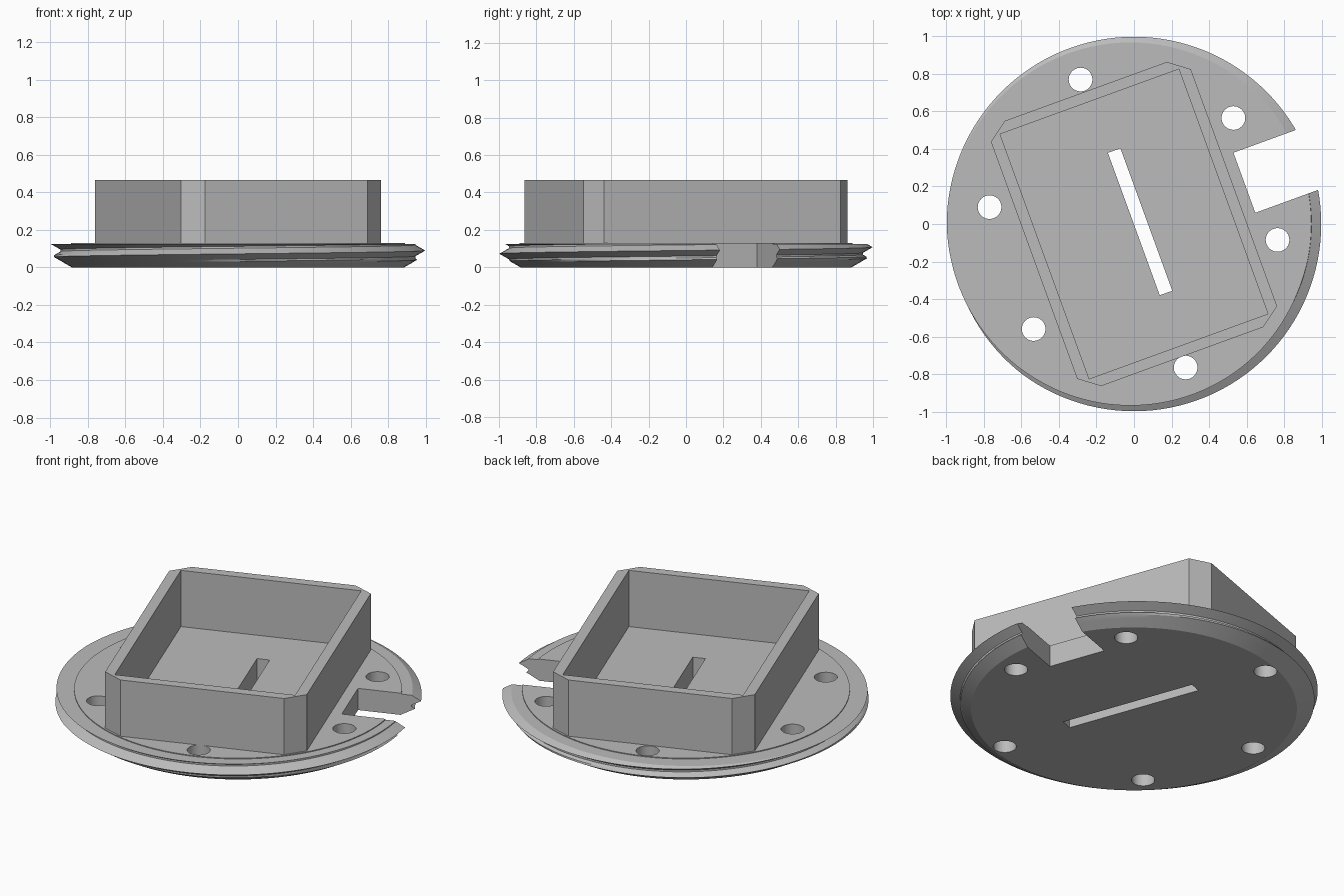
import bpy, bmesh, math
from mathutils import Matrix, Vector

old = bpy.data.objects.get("Cube")
if old:
    bpy.data.objects.remove(old, do_unlink=True)

TURN = Matrix.Rotation(math.radians(20), 4, 'Z')
PITCH, RIM_TOP, PLATE_TOP, BOX_TOP = 0.07, 0.125, 0.13, 0.467

grey = bpy.data.materials.new("plain grey")
grey.use_nodes = True
grey.diffuse_color = (0.5, 0.5, 0.5, 1)
grey.node_tree.nodes["Principled BSDF"].inputs["Base Color"].default_value = (0.5, 0.5, 0.5, 1)


def finish(bm, name):
    bmesh.ops.recalc_face_normals(bm, faces=bm.faces[:])
    mesh = bpy.data.meshes.new(name)
    bm.to_mesh(mesh)
    bm.free()
    mesh.materials.append(grey)
    obj = bpy.data.objects.new(name, mesh)
    bpy.context.collection.objects.link(obj)
    return obj


def prism(bm, outline, z0, z1):
    """Upright prism over an outline, turned with the box."""
    low = [bm.verts.new(TURN @ Vector((x, y, z0))) for x, y in outline]
    high = [bm.verts.new(TURN @ Vector((x, y, z1))) for x, y in outline]
    bm.faces.new(low[::-1])
    bm.faces.new(high)
    n = len(outline)
    for i in range(n):
        j = (i + 1) % n
        bm.faces.new((low[i], low[j], high[j], high[i]))


def rect(x0, x1, y0, y1):
    return [(x0, y0), (x1, y0), (x1, y1), (x0, y1)]


def subtract(obj, cutter):
    mod = obj.modifiers.new("cut", 'BOOLEAN')
    mod.operation, mod.solver, mod.object = 'DIFFERENCE', 'EXACT', cutter
    bpy.ops.object.select_all(action='DESELECT')
    bpy.context.view_layer.objects.active = obj
    obj.select_set(True)
    bpy.ops.object.modifier_apply(modifier=mod.name)
    bpy.data.objects.remove(cutter, do_unlink=True)


# Threaded disc: columns of points whose rows climb along the helix
def thread_radius(z, crest):
    d = abs((z - crest + PITCH / 2) % PITCH - PITCH / 2)
    return min(max(0.945, 0.998 - 1.73 * d), 0.885 + 1.73 * z)


bm = bmesh.new()
columns, SEGMENTS = [], 128
for i in range(SEGMENTS + 1):
    a = math.tau * i / SEGMENTS
    crest = 0.02 + PITCH * i / SEGMENTS
    column = [(0, 0)]
    for k in range(-21, 22):
        z = min(max(crest + k * PITCH / 7, 0), RIM_TOP)
        column.append((thread_radius(z, crest), z))
    column += [(0.89, RIM_TOP), (0.89, PLATE_TOP), (0, PLATE_TOP)]
    columns.append([bm.verts.new((r * math.cos(a), r * math.sin(a), z)) for r, z in column])
for c, d in zip(columns, columns[1:]):
    for k in range(len(c) - 1):
        bm.faces.new((c[k], d[k], d[k + 1], c[k + 1]))
bmesh.ops.remove_doubles(bm, verts=bm.verts[:], dist=0.00002)
disc = finish(bm, "threaded_disc")

# Screw holes, centre slot and edge notch
bm = bmesh.new()
for x, y in [(-0.285, 0.77), (0.53, 0.565), (0.765, -0.085),
             (0.275, -0.765), (-0.535, -0.56), (-0.77, 0.09)]:
    bmesh.ops.create_cone(bm, cap_ends=True, segments=40, radius1=0.063, radius2=0.063,
                          depth=1, matrix=Matrix.Translation((x, y, 0)))
prism(bm, rect(-0.001, 0.07, -0.404, 0.404), -0.5, 0.5)
prism(bm, rect(0.628, 1.3, -0.165, 0.176), -0.5, 0.5)
subtract(disc, finish(bm, "disc_cutter"))

# Open box wall with chamfered outer corners
W, L, CW, CL = 0.567, 0.752, 0.107, 0.08
corner = [(W, L - CL), (W - CW, L)]
outline = (corner + [(-x, y) for x, y in corner[::-1]]
           + [(-x, -y) for x, y in corner] + [(x, -y) for x, y in corner[::-1]])
bm = bmesh.new()
prism(bm, outline, RIM_TOP, BOX_TOP)
box = finish(bm, "box_wall")
bm = bmesh.new()
prism(bm, rect(-0.507, 0.507, -0.694, 0.694), 0, 1)
subtract(box, finish(bm, "box_cutter"))

# Smooth the round surfaces, keep the edges sharp
bpy.ops.object.select_all(action='DESELECT')
disc.select_set(True)
bpy.context.view_layer.objects.active = disc
bpy.ops.object.shade_smooth_by_angle(angle=math.radians(20))
